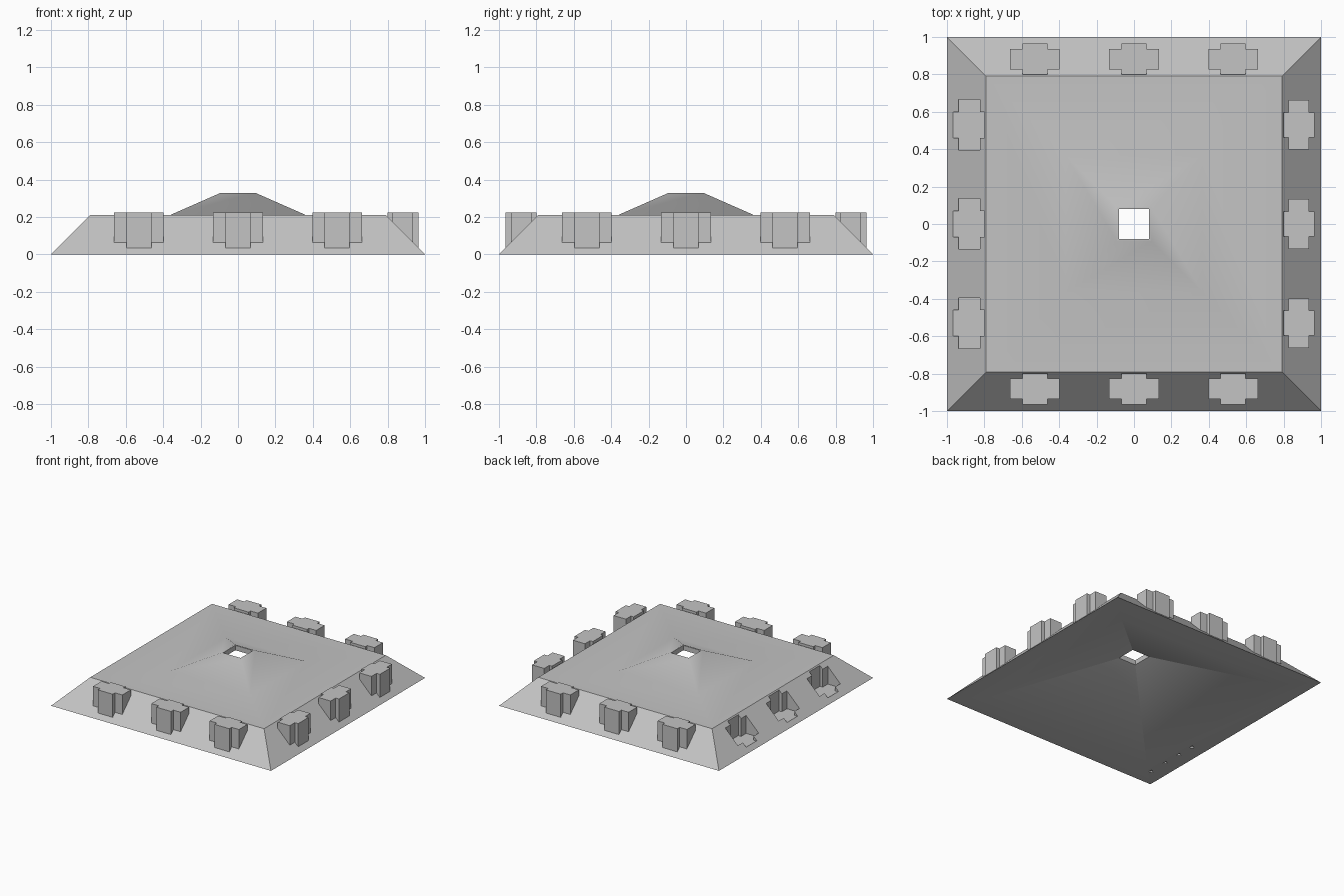
import bpy, bmesh, math
from mathutils import Matrix

cube = bpy.data.objects.get("Cube")
if cube:
    bpy.data.objects.remove(cube, do_unlink=True)

grey = bpy.data.materials.new("plain grey")
grey.use_nodes = True
colour = (0.55, 0.55, 0.55, 1)
grey.diffuse_color = colour
grey.node_tree.nodes["Principled BSDF"].inputs["Base Color"].default_value = colour

SPACING = 0.53
TOP = 0.225


def finish(bm, name):
    bmesh.ops.recalc_face_normals(bm, faces=bm.faces)
    mesh = bpy.data.meshes.new(name)
    bm.to_mesh(mesh)
    bm.free()
    mesh.materials.append(grey)
    obj = bpy.data.objects.new(name, mesh)
    bpy.context.collection.objects.link(obj)
    return obj


def prism(bm, plan, bottom, top):
    """Vertical prism whose bottom height is a function of plan depth."""
    low = [bm.verts.new((u, -d, bottom(d))) for u, d in plan]
    high = [bm.verts.new((u, -d, top)) for u, d in plan]
    bm.faces.new(low)
    bm.faces.new(high)
    n = len(plan)
    for i in range(n):
        j = (i + 1) % n
        bm.faces.new((low[i], low[j], high[j], high[i]))


def cross_plan(centre, gap=0.0):
    """Plus-shaped outline at a distance from the middle of the tile."""
    arm, core = 0.133 + gap, 0.067 + gap
    back, arm_back = 0.80 - gap, 0.825 - gap
    arm_front, front = 0.935 + gap, 0.965 + gap
    half = [(core, back), (core, arm_back), (arm, arm_back),
            (arm, arm_front), (core, arm_front), (core, front)]
    loop = half + [(-u, d) for u, d in reversed(half)]
    return [(centre + u, d) for u, d in loop]


# Square body: sloping walls, flat top, raised centre, hollow underside
profile = [(1, 0), (0.79, 0.21), (0.365, 0.21), (0.092, 0.33),
           (0.08, 0.33), (0.08, 0.29), (0.77, 0)]
bm = bmesh.new()
rings = [[bm.verts.new((sx * r, sy * r, z))
          for sx, sy in ((-1, -1), (1, -1), (1, 1), (-1, 1))] for r, z in profile]
for k, ring in enumerate(rings):
    nxt = rings[(k + 1) % len(rings)]
    for i in range(4):
        j = (i + 1) % 4
        bm.faces.new((ring[i], ring[j], nxt[j], nxt[i]))
body = finish(bm, "body")

# Cross-shaped sockets in the right wall, and small marks beneath it
bm = bmesh.new()
for c in (-SPACING, 0, SPACING):
    prism(bm, cross_plan(c, 0.002), lambda d: 0.03, 0.4)
for u in (0.37, 0.52, 0.68, 0.85):
    tri = [(u - 0.02, 0.87), (u + 0.02, 0.87), (u, 0.90)]
    prism(bm, tri, lambda d: -0.05, 0.012)
bm.transform(Matrix.Rotation(-math.pi / 2, 4, 'Z'))
cutter = finish(bm, "socket_cutter")
cutter.hide_render = True

cut = body.modifiers.new("sockets", 'BOOLEAN')
cut.operation = 'DIFFERENCE'
cut.solver = 'EXACT'
cut.object = cutter
bpy.ops.object.select_all(action='DESELECT')
bpy.context.view_layer.objects.active = body
body.select_set(True)
bpy.ops.object.modifier_apply(modifier=cut.name)
bpy.data.objects.remove(cutter, do_unlink=True)
bpy.ops.object.shade_smooth_by_angle(angle=math.radians(30))

# Cross-shaped pegs rising from the other three walls
for turn, side in enumerate(("front", "left", "back")):
    for n, c in enumerate((-SPACING, 0, SPACING)):
        bm = bmesh.new()
        prism(bm, cross_plan(c), lambda d: 0.997 - d, TOP)
        bm.transform(Matrix.Rotation(turn * math.pi / 2, 4, 'Z'))
        finish(bm, f"{side}_peg_{n + 1}")
